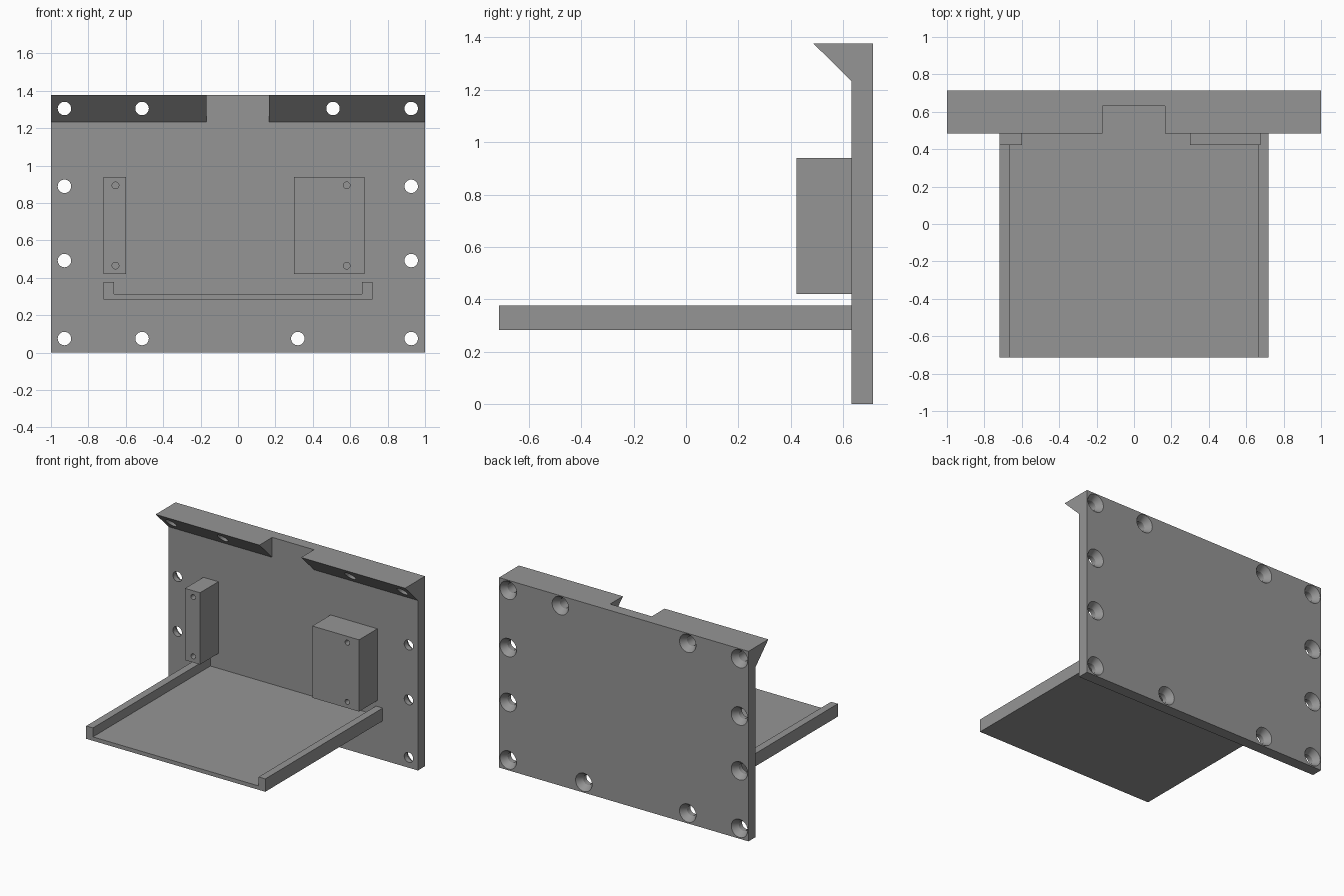
import bpy
import bmesh
import math

if "Cube" in bpy.data.objects:
    bpy.data.objects.remove(bpy.data.objects["Cube"])

grey = bpy.data.materials.new("mid grey")
grey.diffuse_color = (0.3, 0.3, 0.3, 1)
grey.use_nodes = True
grey.node_tree.nodes["Principled BSDF"].inputs["Base Color"].default_value = grey.diffuse_color

BACK, FACE, TOP = 0.713, 0.632, 1.377


def make(name, bm):
    bmesh.ops.recalc_face_normals(bm, faces=bm.faces)
    mesh = bpy.data.meshes.new(name)
    bm.to_mesh(mesh)
    bm.free()
    mesh.materials.append(grey)
    obj = bpy.data.objects.new(name, mesh)
    bpy.context.collection.objects.link(obj)
    return obj


def extrude(name, profile, direction):
    """Closed profile of 3D points pushed along a vector."""
    bm = bmesh.new()
    face = bm.faces.new([bm.verts.new(p) for p in profile])
    out = bmesh.ops.extrude_face_region(bm, geom=[face])
    verts = [g for g in out["geom"] if isinstance(g, bmesh.types.BMVert)]
    bmesh.ops.translate(bm, vec=direction, verts=verts)
    return make(name, bm)


def box(name, x0, x1, y0, y1, z0, z1):
    return extrude(name, [(x0, y0, z0), (x1, y0, z0), (x1, y0, z1), (x0, y0, z1)],
                   (0, y1 - y0, 0))


def lathe_holes(name, centres, profile, n=32):
    """Round cutters along y; profile is a list of (radius, y)."""
    bm = bmesh.new()
    for cx, cz in centres:
        rings = [[bm.verts.new((cx + r * math.cos(2 * math.pi * i / n), y,
                                cz + r * math.sin(2 * math.pi * i / n)))
                  for i in range(n)] for r, y in profile]
        for a, b in zip(rings, rings[1:]):
            for i in range(n):
                j = (i + 1) % n
                bm.faces.new((a[i], a[j], b[j], b[i]))
        bm.faces.new(rings[0])
        bm.faces.new(rings[-1])
    return make(name, bm)


def cut(obj, cutter):
    cutter.hide_render = True
    bpy.context.view_layer.objects.active = obj
    mod = obj.modifiers.new("cut", "BOOLEAN")
    mod.operation = "DIFFERENCE"
    mod.solver = "EXACT"
    mod.object = cutter
    bpy.ops.object.modifier_apply(modifier=mod.name)
    bpy.data.objects.remove(cutter)


def smooth(obj):
    bpy.ops.object.select_all(action="DESELECT")
    obj.select_set(True)
    bpy.context.view_layer.objects.active = obj
    bpy.ops.object.shade_smooth_by_angle(angle=math.radians(25))


# Back plate with an angled lip along the top
plate = extrude("back_plate", [(-1, BACK, 0), (-1, BACK, TOP), (-1, 0.485, TOP),
                               (-1, FACE, 1.232), (-1, FACE, 0)], (2, 0, 0))
# Gap in the lip
cut(plate, box("lip_gap", -0.168, 0.166, 0.3, FACE, 1.1, 1.5))

# Countersunk screw holes around the border
screws = [(x, z) for x in (-0.928, 0.926) for z in (0.075, 0.492, 0.889, 1.305)]
screws += [(-0.513, 1.305), (0.508, 1.305), (-0.513, 0.075), (0.32, 0.075)]
cut(plate, lathe_holes("screw_holes", screws,
                       [(0.036, 0.3), (0.036, BACK - 0.045),
                        (0.066, BACK), (0.066, BACK + 0.05)]))
smooth(plate)

# Mounting blocks with two blind pilot holes each
for name, x0, x1, hole_x in (("narrow_block", -0.72, -0.6, -0.655),
                             ("wide_block", 0.30, 0.675, 0.581)):
    block = box(name, x0, x1, 0.422, FACE, 0.42, 0.94)
    cut(block, lathe_holes("pilot_holes", [(hole_x, 0.465), (hole_x, 0.894)],
                           [(0.018, 0.3), (0.018, 0.56)], 24))
    smooth(block)

# Shelf tray: floor with a raised rim on both sides
W, RIM, LOW, FLOOR, HIGH = 0.718, 0.664, 0.284, 0.312, 0.377
tray = [(-W, LOW), (W, LOW), (W, HIGH), (RIM, HIGH),
        (RIM, FLOOR), (-RIM, FLOOR), (-RIM, HIGH), (-W, HIGH)]
extrude("shelf_tray", [(x, -0.713, z) for x, z in tray], (0, FACE + 0.713, 0))
